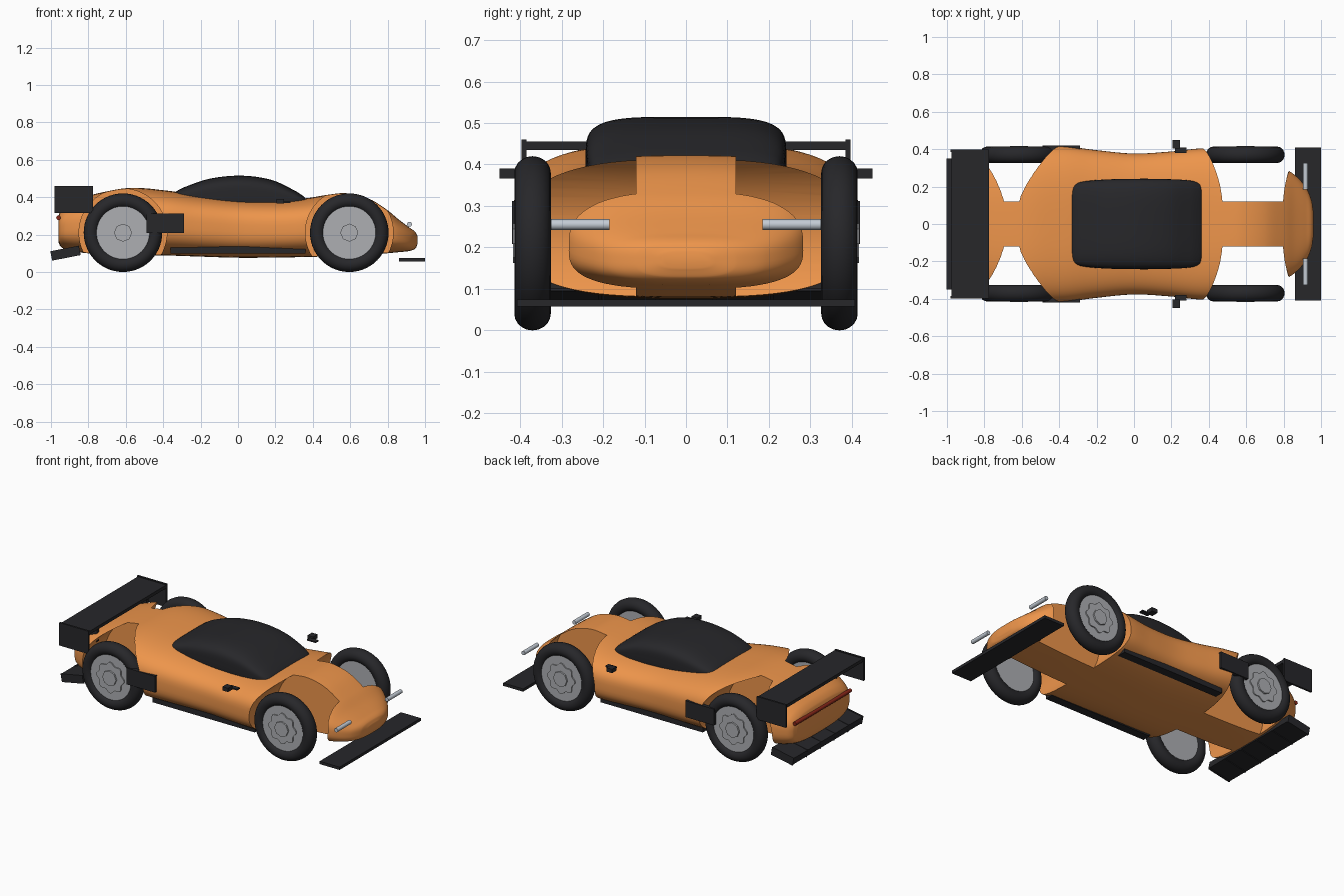
import bpy, bmesh
from math import sin, cos, pi, radians
from mathutils import Matrix, Vector

if "Cube" in bpy.data.objects:
    bpy.data.objects.remove(bpy.data.objects["Cube"])


def material(name, rgb):
    m = bpy.data.materials.new(name)
    m.diffuse_color = (*rgb, 1)
    m.use_nodes = True
    m.node_tree.nodes["Principled BSDF"].inputs["Base Color"].default_value = m.diffuse_color
    return m


ORANGE = material("orange_paint", (0.85, 0.30, 0.07))
DARK = material("dark_trim", (0.02, 0.02, 0.023))
METAL = material("pale_metal", (0.42, 0.43, 0.45))
LAMP = material("lamp_glass", (0.55, 0.60, 0.66))
RED = material("tail_red", (0.25, 0.02, 0.01))


def finish(name, bm, mat, smooth=True):
    bmesh.ops.recalc_face_normals(bm, faces=bm.faces)
    me = bpy.data.meshes.new(name)
    bm.to_mesh(me)
    bm.free()
    ob = bpy.data.objects.new(name, me)
    bpy.context.collection.objects.link(ob)
    if mat:
        me.materials.append(mat)
    if smooth:
        shade(ob)
    return ob


def activate(ob):
    bpy.ops.object.select_all(action='DESELECT')
    ob.select_set(True)
    bpy.context.view_layer.objects.active = ob


def shade(ob):
    activate(ob)
    bpy.ops.object.shade_smooth_by_angle(angle=radians(35))


def box(name, x, y, z, mat, tilt=0):
    """Box from (min, max) ranges, optionally tilted about y."""
    mid = Vector([sum(r) / 2 for r in (x, y, z)])
    bm = bmesh.new()
    bmesh.ops.create_cube(bm, size=1)
    size = Matrix.Diagonal((x[1] - x[0], y[1] - y[0], z[1] - z[0], 1))
    bm.transform(Matrix.Translation(mid) @ Matrix.Rotation(tilt, 4, 'Y') @ size)
    return finish(name, bm, mat, False)


def prism(name, x, z, y0, y1, radius, mat, sides=48):
    """Cylinder along y; radius may be a function of angle."""
    rad = radius if callable(radius) else lambda a: radius
    bm = bmesh.new()
    rings = []
    for y in (y0, y1):
        rings.append([bm.verts.new((x + rad(a) * cos(a), y, z + rad(a) * sin(a)))
                      for a in (2 * pi * i / sides for i in range(sides))])
    skin(bm, rings)
    return finish(name, bm, mat)


def skin(bm, rings):
    n = len(rings[0])
    for a, b in zip(rings, rings[1:]):
        for i in range(n):
            bm.faces.new((a[i], a[(i + 1) % n], b[(i + 1) % n], b[i]))
    bm.faces.new(rings[0])
    bm.faces.new(rings[-1][::-1])


def spline(keys, steps):
    """Smooth interpolation through keys, first column is position."""
    def slope(i, c):
        a, b = keys[max(i - 1, 0)], keys[min(i + 1, len(keys) - 1)]
        return (b[c] - a[c]) / (b[0] - a[0])
    out = []
    for i in range(len(keys) - 1):
        p, q = keys[i], keys[i + 1]
        h = q[0] - p[0]
        for s in range(steps):
            t = s / steps
            row = [p[0] + h * t]
            for c in range(1, len(p)):
                row.append((2*t**3 - 3*t**2 + 1) * p[c] + (t**3 - 2*t**2 + t) * h * slope(i, c)
                           + (3*t**2 - 2*t**3) * q[c] + (t**3 - t**2) * h * slope(i + 1, c))
            out.append(row)
    return out + [list(keys[-1])]


def loft(name, keys, power, mat, steps=6, n=72):
    """Superellipse sections along x from keys (x, bottom, top, half width)."""
    bm = bmesh.new()
    rings = []
    for x, lo, hi, w in spline(keys, steps):
        ring = []
        for i in range(n):
            c, s = cos(2 * pi * (i + .5) / n), sin(2 * pi * (i + .5) / n)
            y = w * abs(c) ** (2 / power) * (1 if c > 0 else -1)
            z = (hi - lo) / 2 * abs(s) ** (2 / power) * (1 if s > 0 else -1)
            ring.append(bm.verts.new((x, y, (hi + lo) / 2 + z)))
        rings.append(ring)
    skin(bm, rings)
    return finish(name, bm, mat, False)


AXLES = {"rear": -0.615, "front": 0.595}
SIDES = {"right": -1, "left": 1}

# Body shell
body = loft("body", [
    (-.96, .16, .30, .25), (-.95, .137, .325, .285), (-.92, .12, .355, .315),
    (-.85, .105, .39, .35), (-.73, .095, .425, .39), (-.57, .09, .45, .415),
    (-.38, .088, .435, .417), (-.2, .082, .41, .395), (0, .076, .39, .377),
    (.2, .077, .384, .388), (.37, .08, .395, .405), (.48, .083, .413, .395),
    (.58, .087, .421, .375), (.7, .094, .392, .335), (.8, .1, .33, .297),
    (.86, .106, .28, .262), (.92, .113, .235, .195), (.95, .127, .212, .125),
    (.96, .15, .19, .06)], 3, ORANGE)

# Wheel wells cut through the shell
for x in AXLES.values():
    for s in SIDES.values():
        cutter = prism("well_cutter", x, .21, s * .12, s * .6, .235, None, 64)
        cutter.hide_render = True
        activate(body)
        mod = body.modifiers.new("well", 'BOOLEAN')
        mod.operation, mod.solver, mod.object = 'DIFFERENCE', 'EXACT', cutter
        bpy.ops.object.modifier_apply(modifier=mod.name)
        bpy.data.objects.remove(cutter)
shade(body)

# Canopy
canopy = loft("canopy", [
    (-.345, .34, .405, .195), (-.33, .33, .43, .21), (-.28, .32, .456, .226),
    (-.15, .31, .499, .238), (.02, .31, .515, .242), (.18, .31, .492, .24),
    (.3, .32, .437, .232), (.35, .33, .405, .215), (.37, .34, .385, .19)], 4, DARK)
shade(canopy)

# Wheels
for end, x in AXLES.items():
    for side, s in SIDES.items():
        tag, y = f"{end}_{side}", s * .37
        bm = bmesh.new()
        rings = []
        for i in range(56):
            a = 2 * pi * i / 56
            rings.append([bm.verts.new((x + r * cos(a), y + .044 * sin(b), .21 + r * sin(a)))
                          for b in (2 * pi * j / 20 for j in range(20))
                          for r in [.17 + .04 * cos(b)]])
        for i in range(56):
            p, q = rings[i], rings[(i + 1) % 56]
            for j in range(20):
                k = (j + 1) % 20
                bm.faces.new((p[j], p[k], q[k], q[j]))
        finish(f"tire_{tag}", bm, DARK)
        prism(f"rim_{tag}", x, .21, y - s * .03, y + s * .03, .143, METAL)
        prism(f"rim_star_{tag}", x, .21, y, y + s * .037,
              lambda a: .09 + .008 * cos(8 * a), METAL, 64)
        prism(f"hub_{tag}", x, .21, y, y + s * .047, .048, METAL, 8)

# Parts repeated on both sides
for side, s in SIDES.items():
    def span(a, b):
        return tuple(sorted((s * a, s * b)))
    box(f"side_skirt_{side}", (-.36, .36), span(.29, .345), (.10, .135), DARK)
    box(f"side_panel_{side}", (-.49, -.29), span(.395, .42), (.208, .312), DARK)
    box(f"mirror_{side}", (.205, .245), span(.405, .45), (.366, .39), DARK)
    box(f"mirror_arm_{side}", (.22, .28), span(.38, .41), (.37, .378), DARK)
    box(f"wing_endplate_{side}", (-.98, -.775), span(.385, .397), (.315, .46), DARK)
    box(f"wing_strut_{side}", (-.88, -.81), span(.24, .26), (.33, .44), DARK)
    prism(f"headlight_{side}", .917, .255, s * .185, s * .325, .013, LAMP, 12)

# Rear wing and tail light
box("rear_wing", (-.975, -.775), (-.39, .39), (.435, .455), DARK)
prism("tail_light", -.96, .29, -.28, .28, .012, RED, 12)

# Diffuser with strakes
box("diffuser", (-1.0, -.845), (-.35, .35), (.08, .124), DARK, radians(-11))
for i in range(6):
    y = -.345 + i * .138
    box(f"diffuser_strake_{i + 1}", (-1.0, -.845), (y - .005, y + .005), (.075, .126), DARK, radians(-11))

# Front splitter
box("front_splitter", (.86, 1.0), (-.408, .408), (.057, .075), DARK)
